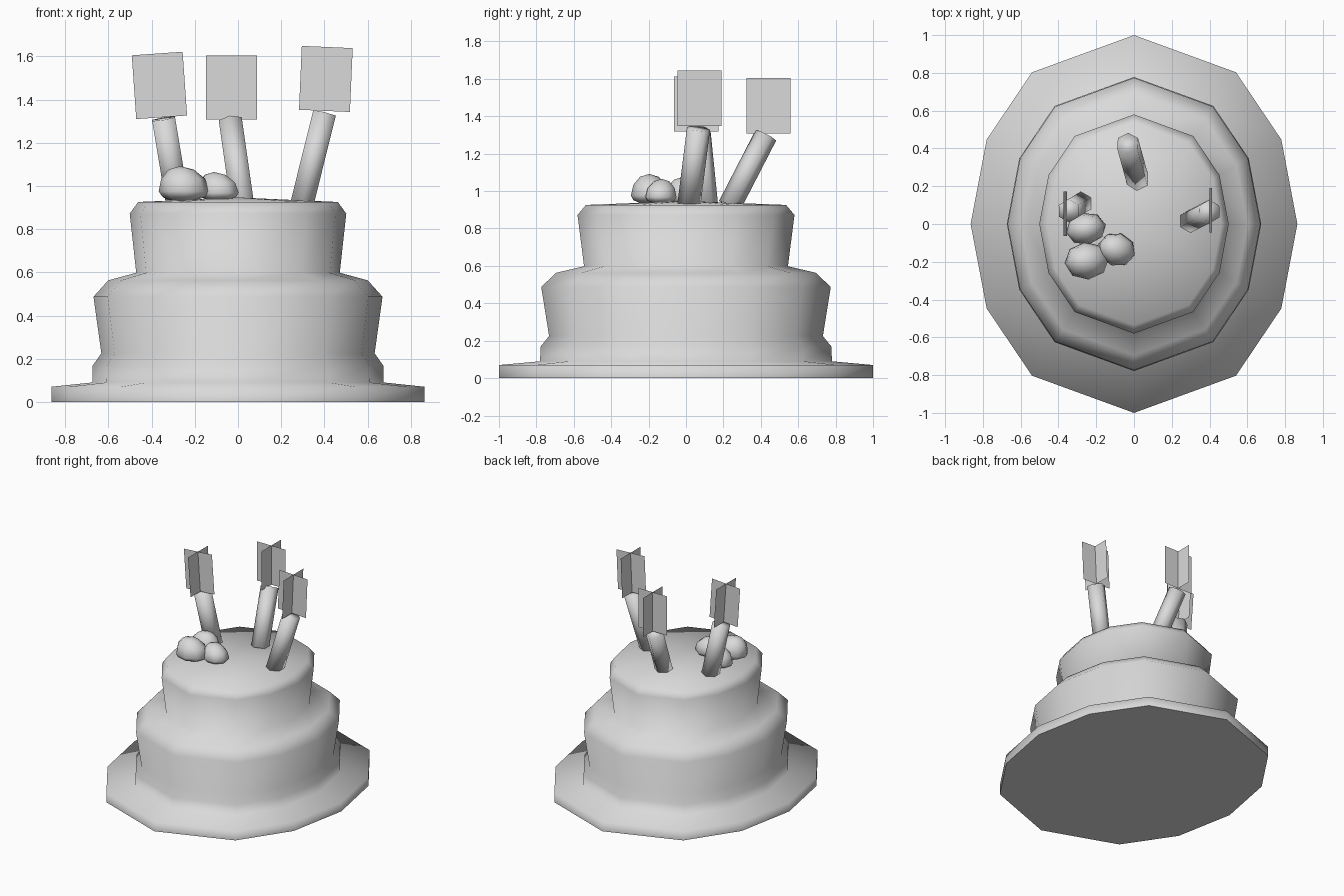
import bpy, bmesh, math
from mathutils import Vector, Matrix

if "Cube" in bpy.data.objects:
    bpy.data.objects.remove(bpy.data.objects["Cube"])

grey = bpy.data.materials.new("light grey")
grey.diffuse_color = (0.7, 0.7, 0.7, 1)
grey.use_nodes = True
grey.node_tree.nodes["Principled BSDF"].inputs["Base Color"].default_value = grey.diffuse_color


def finish(name, bm, smooth=True):
    bmesh.ops.recalc_face_normals(bm, faces=bm.faces)
    me = bpy.data.meshes.new(name)
    bm.to_mesh(me)
    bm.free()
    for p in me.polygons:
        p.use_smooth = smooth
    me.materials.append(grey)
    ob = bpy.data.objects.new(name, me)
    bpy.context.collection.objects.link(ob)
    return ob


# Twelve-sided oval outline, mirrored from one quadrant
quad = [(0.865, 0), (0.78, 0.447), (0.54, 0.803), (0, 1)]
half = quad + [(-x, y) for x, y in quad[-2::-1]]
outline = half + [(x, -y) for x, y in half[-2:0:-1]]


def tiers(name, profile, centre_z):
    """Stack scaled outlines; the top closes on a slightly raised centre."""
    bm = bmesh.new()
    rings = [[bm.verts.new((x * s, y * s, z)) for x, y in outline] for s, z in profile]
    n = len(outline)
    for a, b in zip(rings, rings[1:]):
        for i in range(n):
            j = (i + 1) % n
            bm.faces.new((a[i], a[j], b[j], b[i]))
    bm.faces.new(rings[0][::-1])
    tip = bm.verts.new((0, 0, centre_z))
    for i in range(n):
        bm.faces.new((rings[-1][i], rings[-1][(i + 1) % n], tip))
    # Crisp edge round the flat underside
    bmesh.ops.split_edges(bm, edges=[e for e in bm.edges
                                     if all(v.co.z < 0.001 for v in e.verts)])
    return finish(name, bm)


# Plate and both cake tiers in one continuous skin
tiers("cake_and_plate", [(1, 0), (1, 0.07), (0.78, 0.09), (0.778, 0.168),
                         (0.732, 0.225), (0.774, 0.487), (0.695, 0.563),
                         (0.545, 0.598), (0.58, 0.872), (0.535, 0.926)], 0.947)


def candle(name, base, top):
    """Leaning six-sided stick with a corner turned towards the front."""
    base, top = Vector(base), Vector(top)
    d = top - base
    z = d.normalized()
    x = Vector((0, 1, 0)).cross(z).normalized()
    turn = Matrix((x, z.cross(x), z)).transposed().to_4x4()
    bm = bmesh.new()
    bmesh.ops.create_cone(bm, segments=6, radius1=0.062, radius2=0.062,
                          depth=d.length, cap_ends=True,
                          matrix=Matrix.Translation((base + top) / 2) @ turn)
    finish(name, bm)


def flame(name, centre, lean):
    """Two crossed upright cards."""
    bm = bmesh.new()
    w, h = 0.118, 0.148
    for ax in (Vector((w, 0, 0)), Vector((0, w, 0))):
        up = Vector((0, 0, h))
        bm.faces.new([bm.verts.new(v) for v in (-ax - up, ax - up, ax + up, -ax + up)])
    bm.transform(Matrix.Translation(centre) @ Matrix.Rotation(math.radians(lean), 4, 'Y'))
    finish(name, bm, False)


candle("left_candle", (-0.28, 0.11, 0.92), (-0.345, 0.07, 1.312))
candle("right_candle", (0.297, 0.015, 0.92), (0.4, 0.067, 1.335))
candle("back_candle", (0.02, 0.232, 0.92), (-0.034, 0.427, 1.298))
flame("left_flame", (-0.364, 0.055, 1.466), -4)
flame("right_flame", (0.407, 0.073, 1.496), 2.5)
flame("back_flame", (-0.03, 0.441, 1.457), 0)


# Lopsided dome-shaped berries piled on the top
def berry(name, centre, size, turn, lean):
    bm = bmesh.new()
    bmesh.ops.create_uvsphere(bm, u_segments=8, v_segments=6, radius=1)
    for v in bm.verts:
        if v.co.z < 0:
            v.co.z *= 0.4
        v.co.x += lean * max(v.co.z, 0) ** 2
    bm.transform(Matrix.Translation(centre) @ Matrix.Rotation(turn, 4, 'Z')
                 @ Matrix.Diagonal((*size, 1)))
    finish(name, bm)


berry("front_berry", (-0.25, -0.195, 0.975), (0.118, 0.1, 0.117), 0.1, -0.15)
berry("right_berry", (-0.092, -0.135, 0.968), (0.1, 0.088, 0.097), -0.3, -0.2)
berry("back_berry", (-0.255, -0.025, 0.968), (0.107, 0.085, 0.106), 0.2, 0)
